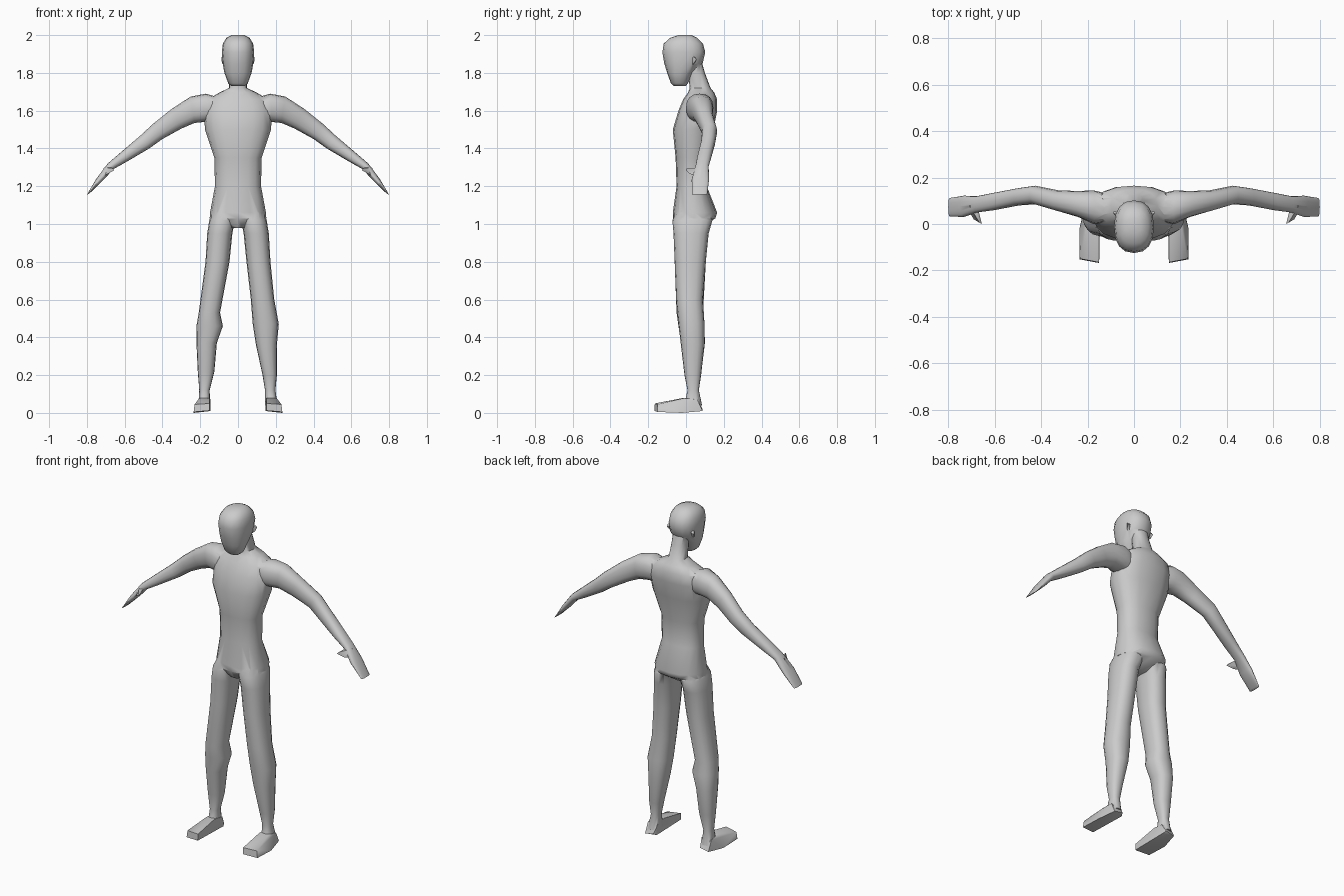
import bpy, bmesh, math
from mathutils import Vector

SIDES = 16


def finish(bm, name):
    bmesh.ops.recalc_face_normals(bm, faces=bm.faces[:])
    mesh = bpy.data.meshes.new(name)
    bm.to_mesh(mesh)
    bm.free()
    ob = bpy.data.objects.new(name, mesh)
    bpy.context.collection.objects.link(ob)
    return ob


def loft(name, rings, side=1, power=0.85):
    """Skin rounded sections (ax, az, bx, bz, y0, y1): a-b is the width, y0-y1 the depth."""
    bm = bmesh.new()
    loops = []
    for ax, az, bx, bz, y0, y1 in rings:
        a, b = Vector((ax, 0, az)), Vector((bx, 0, bz))
        loop = []
        for i in range(SIDES):
            t = 2 * math.pi * i / SIDES
            c, s = (math.copysign(abs(v) ** power, v) for v in (math.cos(t), math.sin(t)))
            p = (a + b) / 2 + (b - a) / 2 * c
            loop.append(bm.verts.new((p.x * side, (y0 + y1) / 2 + (y1 - y0) / 2 * s, p.z)))
        loops.append(loop)
    for lo, hi in zip(loops, loops[1:]):
        for i in range(SIDES):
            j = (i + 1) % SIDES
            bm.faces.new((lo[i], lo[j], hi[j], hi[i]))
    bm.faces.new(loops[0])
    bm.faces.new(loops[-1])
    return finish(bm, name)


def hull(name, points, side=1):
    bm = bmesh.new()
    for x, y, z in points:
        bm.verts.new((x * side, y, z))
    bmesh.ops.convex_hull(bm, input=bm.verts[:])
    return finish(bm, name)


def level(rows):
    return [(x0, z, x1, z, y0, y1) for z, x0, x1, y0, y1 in rows]


def centred(rows):
    return level([(z, -w, w, y0, y1) for z, w, y0, y1 in rows])


# Torso and neck
body = loft("body", centred([
    (0.98, 0.05, -0.04, 0.08), (1.03, 0.15, -0.07, 0.155), (1.06, 0.148, -0.07, 0.165),
    (1.20, 0.122, -0.05, 0.11), (1.35, 0.125, -0.055, 0.115), (1.50, 0.175, -0.07, 0.145),
    (1.60, 0.18, -0.04, 0.165), (1.66, 0.16, -0.015, 0.165), (1.695, 0.10, 0.01, 0.15),
    (1.72, 0.048, 0.02, 0.13), (1.80, 0.045, 0.01, 0.10), (1.87, 0.045, 0.0, 0.08)]))

# Head
parts = [loft("head", centred([
    (1.73, 0.035, -0.065, 0.0), (1.745, 0.052, -0.08, 0.01), (1.80, 0.072, -0.10, 0.04),
    (1.85, 0.081, -0.115, 0.088), (1.91, 0.086, -0.125, 0.102), (1.955, 0.08, -0.118, 0.09),
    (1.985, 0.062, -0.085, 0.06), (2.0, 0.032, -0.04, 0.03)]))]

# Legs: shared thigh, slightly different knees and calves
thigh = [(1.09, 0.02, 0.12, -0.04, 0.10), (1.02, 0.015, 0.152, -0.072, 0.14),
         (0.95, 0.03, 0.163, -0.066, 0.12), (0.80, 0.045, 0.172, -0.06, 0.105)]
calf_right = [(0.60, 0.068, 0.192, -0.052, 0.09), (0.47, 0.078, 0.216, -0.04, 0.098),
              (0.36, 0.095, 0.206, -0.027, 0.098), (0.20, 0.13, 0.206, -0.008, 0.08),
              (0.12, 0.143, 0.198, 0.008, 0.068), (0.04, 0.143, 0.21, -0.01, 0.085)]
calf_left = [(0.53, 0.095, 0.208, -0.05, 0.09), (0.46, 0.08, 0.22, -0.04, 0.098),
             (0.37, 0.112, 0.22, -0.027, 0.10), (0.22, 0.125, 0.213, -0.008, 0.082),
             (0.12, 0.15, 0.205, 0.008, 0.068), (0.04, 0.148, 0.21, -0.01, 0.085)]

# Arm from shoulder to flat fingertips
arm = [(0.10, 1.67, 0.12, 1.54, 0.01, 0.13), (0.17, 1.69, 0.18, 1.54, 0.0, 0.145),
       (0.25, 1.675, 0.23, 1.535, 0.03, 0.142), (0.35, 1.61, 0.30, 1.505, 0.055, 0.145),
       (0.45, 1.53, 0.40, 1.45, 0.085, 0.165), (0.52, 1.465, 0.47, 1.40, 0.08, 0.155),
       (0.62, 1.38, 0.58, 1.335, 0.06, 0.135), (0.69, 1.32, 0.66, 1.29, 0.05, 0.12),
       (0.75, 1.24, 0.715, 1.23, 0.03, 0.122), (0.80, 1.155, 0.788, 1.16, 0.033, 0.112)]
thumb = [(0.655, 0.0, 1.285), (0.665, 0.005, 1.295), (0.71, 0.08, 1.30), (0.675, 0.08, 1.30),
         (0.72, 0.07, 1.25), (0.69, 0.02, 1.265)]
foot = [(0.15, -0.168, 0.012), (0.235, -0.152, 0.005), (0.15, -0.165, 0.05), (0.23, -0.15, 0.045),
        (0.145, 0.07, 0.01), (0.155, 0.088, 0.02), (0.235, -0.02, 0.0), (0.21, 0.088, 0.01),
        (0.145, 0.06, 0.07), (0.21, 0.06, 0.07), (0.15, -0.01, 0.08), (0.205, -0.01, 0.078)]

for side, calf in ((1, calf_right), (-1, calf_left)):
    parts += [loft("leg", level(thigh + calf), side), loft("arm", arm, side),
              hull("thumb", thumb, side), hull("foot", foot, side)]
    # Ear
    parts.append(hull("ear", [(0.06, 0.02, 1.88), (0.06, 0.05, 1.88), (0.06, 0.035, 1.83),
                              (0.088, 0.045, 1.885), (0.084, 0.04, 1.85), (0.088, 0.055, 1.87)], side))

# Fuse everything into one continuous skin
bpy.context.view_layer.objects.active = body
for part in parts:
    mod = body.modifiers.new("fuse", 'BOOLEAN')
    mod.operation = 'UNION'
    mod.solver = 'EXACT'
    mod.object = part
    bpy.ops.object.modifier_apply(modifier=mod.name)
    bpy.data.objects.remove(part, do_unlink=True)
body.select_set(True)
bpy.ops.object.shade_smooth_by_angle(angle=math.radians(50))
